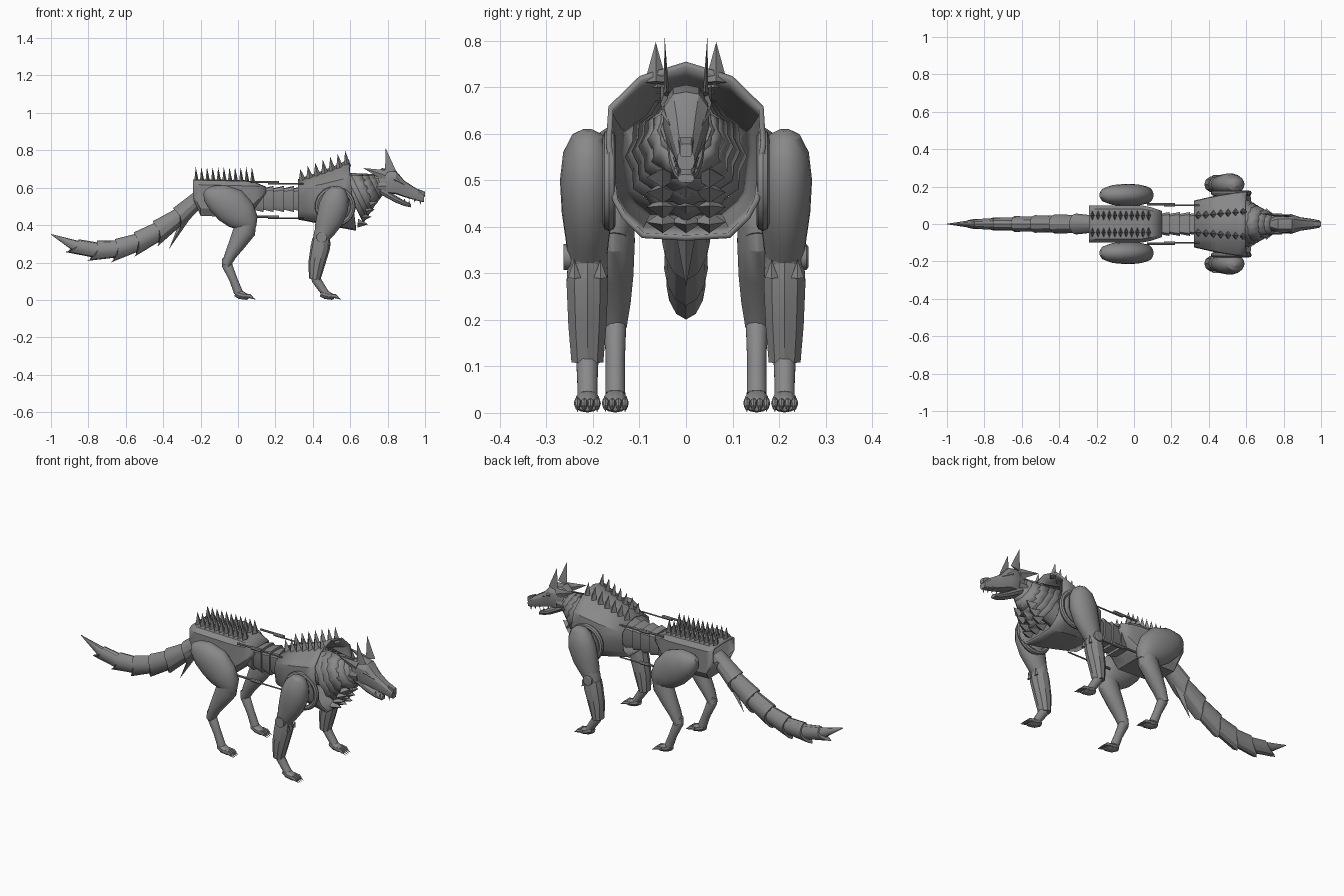
import bpy, bmesh, math
from mathutils import Vector

cube = bpy.data.objects.get("Cube")
if cube:
    bpy.data.objects.remove(cube)

steel = bpy.data.materials.new("steel_grey")
steel.use_nodes = True
GREY = (0.25, 0.25, 0.25, 1)
steel.diffuse_color = GREY
steel.node_tree.nodes["Principled BSDF"].inputs["Base Color"].default_value = GREY
parts = []
SIDES = ((1, "left"), (-1, "right"))


def finish(name, bm, thick=0):
    bmesh.ops.recalc_face_normals(bm, faces=bm.faces)
    mesh = bpy.data.meshes.new(name)
    bm.to_mesh(mesh)
    bm.free()
    mesh.materials.append(steel)
    ob = bpy.data.objects.new(name, mesh)
    bpy.context.collection.objects.link(ob)
    if thick:
        mod = ob.modifiers.new("thickness", "SOLIDIFY")
        mod.thickness = thick
        mod.offset = -1
    parts.append(ob)
    return ob


def bridge(name, rings, caps=True, thick=0):
    """Skin a list of closed rings of points."""
    bm = bmesh.new()
    loops = [[bm.verts.new(p) for p in ring] for ring in rings]
    for a, b in zip(loops, loops[1:]):
        for i in range(len(a)):
            j = (i + 1) % len(a)
            bm.faces.new((a[i], a[j], b[j], b[i]))
    if caps:
        bm.faces.new(loops[0])
        bm.faces.new(loops[-1])
    return finish(name, bm, thick)


def limb(name, y, stations, sides=14, lip=0, pleat=0, caps=True, thick=0):
    """Rings (x, z, depth, width) square to a path in the side plane."""
    rings = []
    for k, (x, z, r, w) in enumerate(stations):
        a, b = stations[max(k - 1, 0)], stations[min(k + 1, len(stations) - 1)]
        t = Vector((b[0] - a[0], 0, b[1] - a[1])).normalized()
        n = Vector((-t.z, 0, t.x))
        ring = []
        for i in range(sides):
            ang = math.tau * i / sides
            c, s = math.cos(ang), math.sin(ang)
            f = 1 - pleat * (i % 2)
            p = Vector((x, y + w * f * s, z)) + n * r * f * c
            if k == len(stations) - 1:
                p += t * lip * max(0, c) ** 2
            ring.append(p)
        rings.append(ring)
    return bridge(name, rings, caps, thick)


def shell(name, half, stations, caps=True, thick=0, lean=0):
    """Mirrored cross-section swept along x; stations are (x, low, high, half width)."""
    section = half + [(-y, z) for y, z in reversed(half) if y > 0]
    rings = []
    for k, (x, lo, hi, w) in enumerate(stations):
        shift = lean if k == len(stations) - 1 else 0
        rings.append([(x - shift * v, w * u, (lo + hi) / 2 + v * (hi - lo) / 2)
                      for u, v in section])
    return bridge(name, rings, caps, thick)


def spikes(name, items):
    """Four-sided points: (base, tip, half length, half width across)."""
    bm = bmesh.new()
    for base, tip, a, b in items:
        base, tip = Vector(base), Vector(tip)
        d = (tip - base).normalized()
        v = Vector((0, 1, 0)).cross(d).normalized()
        u = d.cross(v)
        q = [bm.verts.new(base + o) for o in (v * a, u * b, -v * a, -u * b)]
        top = bm.verts.new(tip)
        bm.faces.new(q)
        for i in range(4):
            bm.faces.new((q[i], q[(i + 1) % 4], top))
    return finish(name, bm)


def disc(name, loc, radius, depth):
    x, y, z = loc
    rings = [[(x + r * math.cos(math.tau * i / 18), y + o, z + r * math.sin(math.tau * i / 18))
              for i in range(18)]
             for o, r in ((-depth, radius), (depth * .7, radius), (depth, radius * .8))]
    return bridge(name, rings)


def rod(name, y, x0, x1, z, r):
    return limb(name, y, [(x0, z, r, r), (x1, z, r, r)], 8)


BARREL = [(0, 1), (.58, .84), (.97, .5), (1, .1), (.92, -.55), (.8, -.75), (.55, -.97), (0, -1)]
BOX = [(0, 1), (.8, .95), (1, .7), (1, -.6), (.75, -1), (0, -1)]
SKULL = [(0, 1), (.55, .92), (.95, .45), (1, -.2), (.75, -.9), (0, -1)]

# Torso shells
shell("chest_shell", BARREL, [(.32, .43, .645, .125), (.45, .405, .69, .155),
      (.55, .385, .73, .172), (.61, .37, .755, .172)], False, .012, .02)
shell("pelvis_shell", BOX, [(-.24, .54, .645, .1), (-.2, .45, .645, .1),
      (.04, .44, .64, .1), (.09, .49, .63, .09), (.15, .57, .605, .07)], False, .01)

# Flexible waist of overlapping vertebra plates
for i in range(5):
    x = .07 + i * .055
    shell(f"waist_plate_{i + 1}", BOX, [(x, .485, .595, .052), (x + .065, .47, .61, .064)])
for s, side in SIDES:
    for z, level in ((.63, "upper"), (.445, "lower")):
        rod(f"{level}_strut_rear_{side}", s * .105, .07, .2, z, .006)
        rod(f"{level}_strut_front_{side}", s * .1, .19, .35, z - .008, .004)
        rod(f"{level}_strut_sleeve_{side}", s * .103, .16, .22, z - .003, .01)

# Back spikes in two rows
spikes("pelvis_spikes", [((x, s * .045, .635), (x - .004, s * .045, .71), .012, .028)
       for s in (1, -1) for x in [-.222 + .03 * i for i in range(11)]])
spikes("chest_spikes", [((x, s * (.045 + .02 * i / 6), .635 + .075 * i / 6),
        (x - .012, s * (.045 + .02 * i / 6), .70 + .097 * i / 6), .021, .024)
       for s in (1, -1) for i, x in enumerate([.345 + .04 * k for k in range(7)])])

# Pleated neck: nested flaring collars
for i in range(6):
    f = i / 6
    x, z, r = .745 - .145 * f, .62 - .065 * f, .058 + .088 * f
    limb(f"neck_collar_{i + 1}", 0, [(x + .03, z + .01, r * .85, r * .72),
         (x - .02, z - .015, r * 1.18, r * 1.0)], 24, pleat=.09, caps=False, thick=.006)
limb("neck_core", 0, [(.5, .54, .07, .06), (.66, .585, .06, .05), (.76, .63, .045, .04)])
spikes("throat_plates", [((.64 + .022 * i, y, .41 + .032 * i), (.695 + .018 * i, y, .405 + .04 * i),
       .024, .035) for i in range(4) for y in (-.05, 0, .05)])

# Head
shell("skull_and_snout", SKULL, [(.73, .61, .675, .03), (.77, .57, .705, .05),
      (.845, .565, .69, .05), (.89, .55, .637, .036), (.96, .53, .592, .026),
      (.995, .522, .565, .019)])
shell("nose", BOX, [(.965, .565, .593, .016), (1.0, .55, .578, .013)])
shell("lower_jaw", SKULL, [(.76, .565, .61, .042), (.84, .522, .56, .036),
      (.89, .502, .53, .026), (.925, .495, .513, .018)])
spikes("teeth", [((x, s * y, z), (x, s * y, z + h), .006, .005) for s in (1, -1)
       for x, y, z, h in ((.975, .017, .53, -.022), (.945, .02, .54, -.018), (.915, .024, .55, -.014),
                          (.915, .014, .508, .026), (.89, .02, .525, .018))])
spikes("ears", [((.815, s * .042, .685), (.79, s * .046, .81), .03, .006) for s in (1, -1)])
spikes("cheek_fins", [((.79, s * .045, z), (tx, s * .055, tz), .03, .01) for s in (1, -1)
       for z, tx, tz in ((.665, .67, .705), (.61, .715, .605))])
spikes("brows", [((.835, s * .046, .645), (.895, s * .034, .615), .012, .008) for s in (1, -1)])

# Tail of overlapping pointed segments
tail = [(-.19, .56, .05, .05), (-.31, .45, .055, .056), (-.42, .37, .062, .052),
        (-.53, .31, .058, .047), (-.64, .273, .056, .042), (-.75, .265, .052, .036),
        (-.86, .285, .04, .026), (-.998, .35, .002, .002)]
for i, (a, b) in enumerate(zip(tail, tail[1:])):
    start = (a[0], a[1], a[2] * .8, a[3] * .85)
    limb(f"tail_segment_{i + 1}", 0, [start, b], 12, lip=.06 if i < 6 else 0)
spikes("tail_guard", [((-.225, 0, .54), (-.37, 0, .27), .035, .05)])


def paw(name, x, y):
    limb(name, y, [(x - .018, .035, .016, .018), (x + .01, .028, .024, .026),
         (x + .045, .016, .016, .026), (x + .055, .014, .01, .022)], 10)
    for i in range(4):
        ty = y + (i - 1.5) * .014
        limb(f"{name}_toe_{i + 1}", ty, [(x + .03, .025, .009, .007), (x + .06, .02, .011, .008),
             (x + .075, .011, .006, .005)], 8)
    spikes(f"{name}_claws", [((x + .07, y + (i - 1.5) * .014, .013),
           (x + .094, y + (i - 1.5) * .014, .001), .006, .004) for i in range(4)])


for s, side in SIDES:
    # Hind legs
    y = s * .155
    limb(f"thigh_{side}", y, [(-.178, .582, .012, .015), (-.16, .57, .045, .036), (-.11, .545, .08, .054),
         (-.04, .505, .1, .06), (.015, .455, .09, .057), (.055, .41, .062, .048),
         (.075, .375, .025, .028)], 20)
    limb(f"hind_calf_{side}", y, [(.05, .43, .05, .045), (.035, .37, .06, .046), (-.005, .3, .045, .043),
         (-.04, .24, .032, .037), (-.065, .185, .024, .028)])
    limb(f"hind_shank_{side}", s * .152, [(-.075, .225, .012, .016), (-.06, .19, .028, .024),
         (-.025, .11, .022, .021), (.002, .04, .024, .022)])
    paw(f"hind_paw_{side}", .003, s * .152)
    # Front legs
    y = s * .212
    limb(f"shoulder_{side}", y, [(.54, .608, .012, .012), (.537, .595, .04, .034), (.527, .56, .066, .052),
         (.512, .5, .08, .059), (.49, .43, .073, .055), (.465, .375, .058, .047),
         (.447, .33, .04, .042)], 20)
    limb(f"upper_arm_{side}", y, [(.475, .42, .05, .045), (.45, .35, .045, .045),
         (.44, .29, .045, .044)])
    disc(f"elbow_disc_{side}", (.447, s * .25, .335), .028, .013)
    limb(f"forearm_{side}", y, [(.445, .325, .048, .044), (.44, .28, .052, .047),
         (.42, .19, .045, .043), (.41, .11, .03, .036)], 10)
    spikes(f"forearm_crown_{side}", [((.487, y + o, .29), (.492, y + o, .33), .008, .014)
           for o in (-.028, 0, .028)])
    limb(f"front_shank_{side}", y, [(.408, .15, .026, .026), (.42, .105, .025, .024),
         (.45, .06, .022, .022), (.468, .035, .02, .022)])
    paw(f"front_paw_{side}", .46, y)
    # Ring where the shoulder meets the chest
    bpy.ops.mesh.primitive_torus_add(location=(.52, s * .165, .5), rotation=(math.pi / 2, 0, 0),
                                     major_radius=.095, minor_radius=.014,
                                     major_segments=28, minor_segments=8)
    ring = bpy.context.object
    ring.name = f"shoulder_ring_{side}"
    ring.data.materials.append(steel)
    parts.append(ring)

# Smooth the rounded forms, keep plate edges sharp
bpy.ops.object.select_all(action="DESELECT")
for ob in parts:
    ob.select_set(True)
bpy.context.view_layer.objects.active = parts[0]
bpy.ops.object.shade_smooth_by_angle(angle=math.radians(30))
